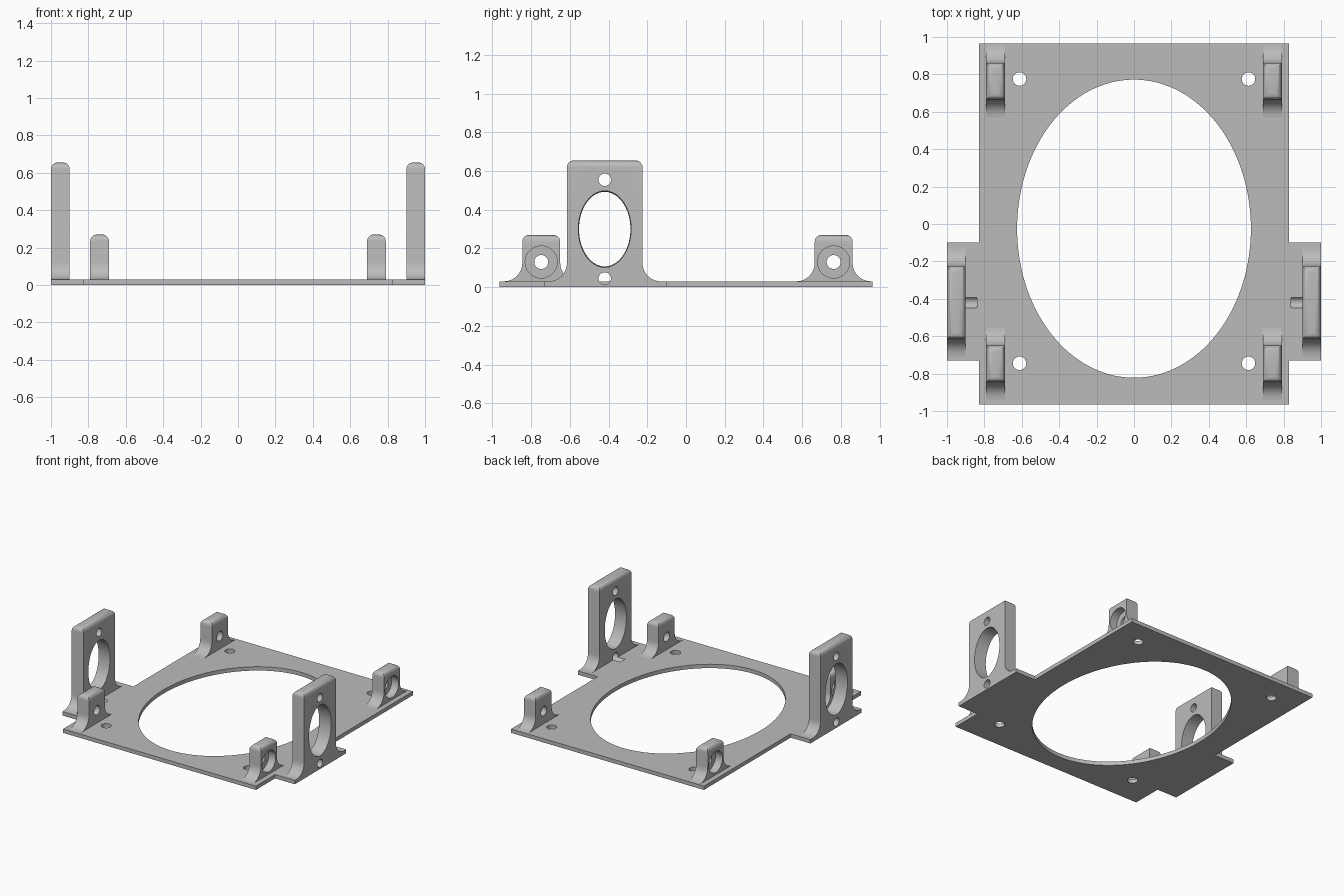
import bpy, bmesh, math
from mathutils import Matrix

if "Cube" in bpy.data.objects:
    bpy.data.objects.remove(bpy.data.objects["Cube"], do_unlink=True)

PLATE = 0.03      # plate thickness
FILLET = 0.095    # flare at the foot of each bracket
ROUND = 0.035     # rounding of the bracket tops

grey = bpy.data.materials.new("plain grey")
grey.use_nodes = True
colour = (0.5, 0.5, 0.5, 1)
grey.diffuse_color = colour
grey.node_tree.nodes["Principled BSDF"].inputs["Base Color"].default_value = colour


def make_object(name, bm):
    bmesh.ops.recalc_face_normals(bm, faces=bm.faces)
    mesh = bpy.data.meshes.new(name)
    bm.to_mesh(mesh)
    bm.free()
    mesh.materials.append(grey)
    obj = bpy.data.objects.new(name, mesh)
    bpy.context.collection.objects.link(obj)
    return obj


def extrude_outline(points, direction):
    bm = bmesh.new()
    face = bm.faces.new([bm.verts.new(p) for p in points])
    moved = bmesh.ops.extrude_face_region(bm, geom=[face])["geom"]
    bmesh.ops.translate(bm, vec=direction,
                        verts=[v for v in moved if isinstance(v, bmesh.types.BMVert)])
    return bm


def tube(centre, depth, wide, tall, axis="Z", taper=1.0, segments=48):
    """Elliptical cutter; axis X lays it down with 'tall' along z."""
    bm = bmesh.new()
    bmesh.ops.create_cone(bm, cap_ends=True, segments=segments, radius1=taper,
                          radius2=1, depth=depth)
    if axis == "X":
        shape = Matrix.Rotation(math.pi / 2, 4, "Y") @ Matrix.Diagonal((tall, wide, 1, 1))
    else:
        shape = Matrix.Diagonal((wide, tall, 1, 1))
    bm.transform(Matrix.Translation(centre) @ shape)
    cutter = make_object("cutter", bm)
    cutter.hide_render = True
    return cutter


def cut(obj, cutters):
    bpy.context.view_layer.objects.active = obj
    for cutter in cutters:
        mod = obj.modifiers.new("hole", "BOOLEAN")
        mod.operation = "DIFFERENCE"
        mod.solver = "EXACT"
        mod.object = cutter
        bpy.ops.object.modifier_apply(modifier=mod.name)
        bpy.data.objects.remove(cutter, do_unlink=True)
    bpy.ops.object.select_all(action="DESELECT")
    obj.select_set(True)
    bpy.ops.object.shade_smooth_by_angle(angle=math.radians(32))


def bracket(name, x0, x1, y0, y1, top):
    """Upright tab with flared feet and a rounded top."""
    arc = [i * math.pi / 16 for i in range(9)]
    foot = [(FILLET * (1 - math.sin(a)), FILLET * (1 - math.cos(a))) for a in arc]
    left = [(y0 - d, PLATE + h) for d, h in foot]
    right = [(y1 + d, PLATE + h) for d, h in reversed(foot)]
    outline = left + [(y0, top), (y1, top)] + right
    bm = extrude_outline([(x0, y, z) for y, z in outline], (x1 - x0, 0, 0))
    edges = [e for e in bm.edges if all(v.co.z > top - 1e-4 for v in e.verts)]
    bmesh.ops.bevel(bm, geom=edges, offset=ROUND, segments=6, profile=0.5,
                    affect="EDGES", clamp_overlap=True)
    return make_object(name, bm)


def flip(obj):
    """Mirrored copy on the other side of the model."""
    copy = obj.copy()
    copy.data = obj.data.copy()
    copy.data.transform(Matrix.Scale(-1, 4, (1, 0, 0)))
    copy.data.flip_normals()
    copy.name = obj.name.replace("left", "right")
    bpy.context.collection.objects.link(copy)


def slot(side):
    """Lower screw hole of the tall bracket, grooving the plate."""
    return tube((side * 0.95, -0.42, 0.045), 0.22, 0.032, 0.032, "X")


# Base plate with side ears
half = [(0.83, -0.965), (0.83, -0.73), (1, -0.73), (1, -0.1), (0.83, -0.1), (0.83, 0.965)]
outline = half + [(-x, y) for x, y in reversed(half)]
plate = make_object("base_plate", extrude_outline([(x, y, 0) for x, y in outline],
                                                  (0, 0, PLATE)))
holes = [tube((0, -0.025, 0), 0.3, 0.625, 0.797, segments=128)]
for side in (1, -1):
    holes.append(slot(side))
    for y in (-0.745, 0.775):
        holes.append(tube((side * 0.612, y, 0), 0.3, 0.036, 0.036))
cut(plate, holes)

# Tall side brackets with an oval opening and two screw holes
tall = bracket("left_tall_bracket", 0.9, 1, -0.615, -0.225, 0.655)
cut(tall, [tube((0.95, -0.42, 0.3), 0.2, 0.138, 0.2, "X", 0.95, 96),
           tube((0.95, -0.42, 0.555), 0.2, 0.032, 0.032, "X"),
           slot(1)])
flip(tall)

# Short corner brackets with counterbored screw holes
for end, y in (("front", -0.748), ("back", 0.763)):
    short = bracket(f"{end}_left_short_bracket", 0.69, 0.79, y - 0.098, y + 0.098, 0.27)
    cut(short, [tube((0.74, y, 0.13), 0.2, 0.036, 0.036, "X"),
                tube((0.78, y, 0.13), 0.1, 0.083, 0.083, "X")])
    flip(short)
